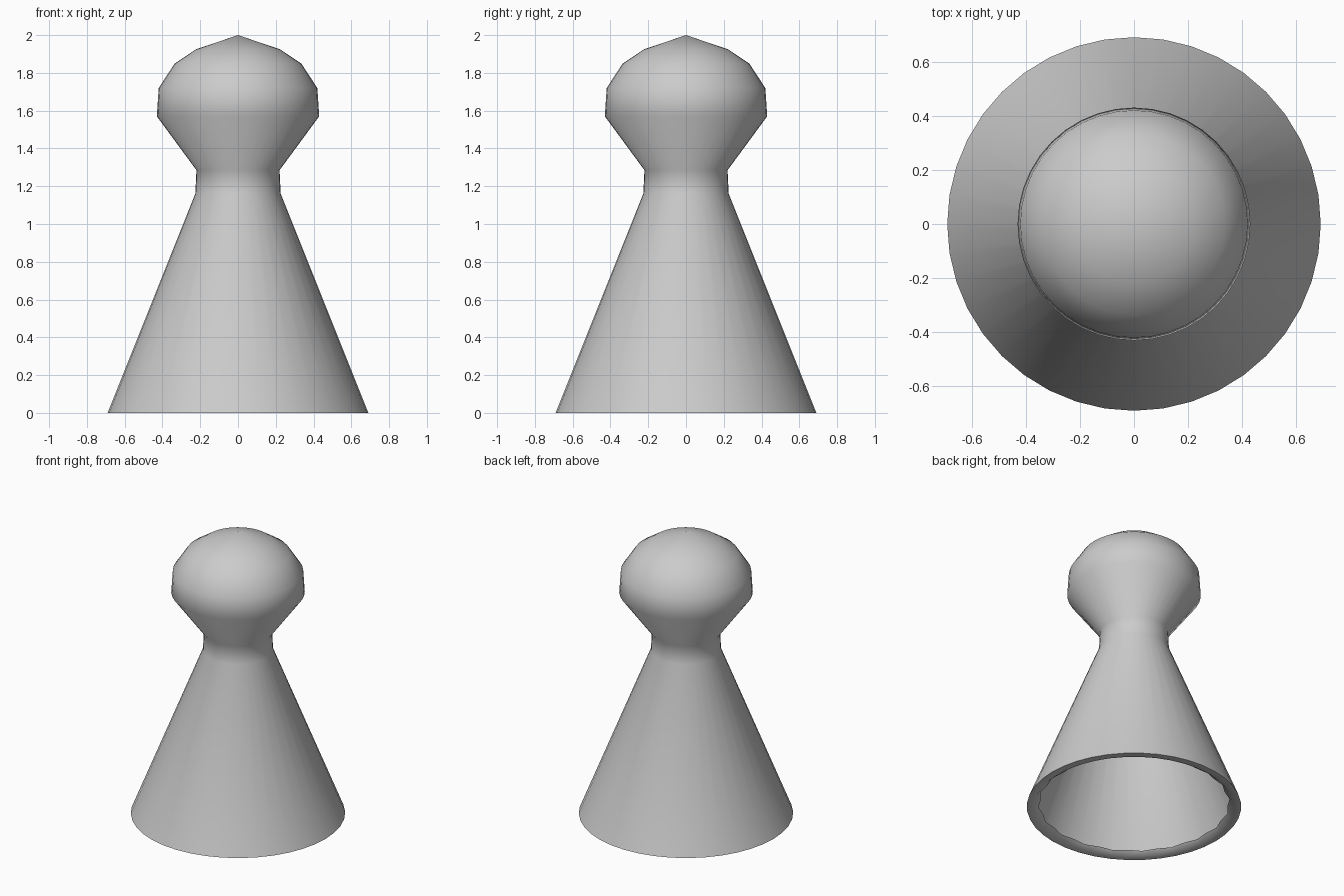
import bpy, bmesh, math

if "Cube" in bpy.data.objects:
    bpy.data.objects.remove(bpy.data.objects["Cube"])

SIDES = 40

# Half profile (radius, height): rolled-in base lip, cone, neck, round head
PROFILE = [(0.61, 0.025), (0.64, 0.0), (0.69, 0.0), (0.226, 1.16), (0.22, 1.285),
           (0.43, 1.57), (0.42, 1.72), (0.335, 1.85), (0.222, 1.925)]
TIP = 2.0

bm = bmesh.new()
rings = []
for level, (r, z) in enumerate(PROFILE):
    ring = []
    for i in range(SIDES):
        a = 2 * math.pi * i / SIDES
        # slightly scalloped free edge of the hollow base
        rr = r + (0.008 if i % 2 else -0.008) if level == 0 else r
        ring.append(bm.verts.new((rr * math.cos(a), rr * math.sin(a), z)))
    rings.append(ring)

# Skin between rings
for lo, hi in zip(rings, rings[1:]):
    for i in range(SIDES):
        j = (i + 1) % SIDES
        bm.faces.new((lo[i], lo[j], hi[j], hi[i]))

# Pointed crown
tip = bm.verts.new((0, 0, TIP))
for i in range(SIDES):
    bm.faces.new((rings[-1][i], rings[-1][(i + 1) % SIDES], tip))

mesh = bpy.data.meshes.new("pawn_body")
bm.to_mesh(mesh)
bm.free()
body = bpy.data.objects.new("pawn_body", mesh)
bpy.context.collection.objects.link(body)

# Smooth body, crisp base rim
bpy.context.view_layer.objects.active = body
body.select_set(True)
bpy.ops.object.shade_smooth_by_angle(angle=math.radians(60))
